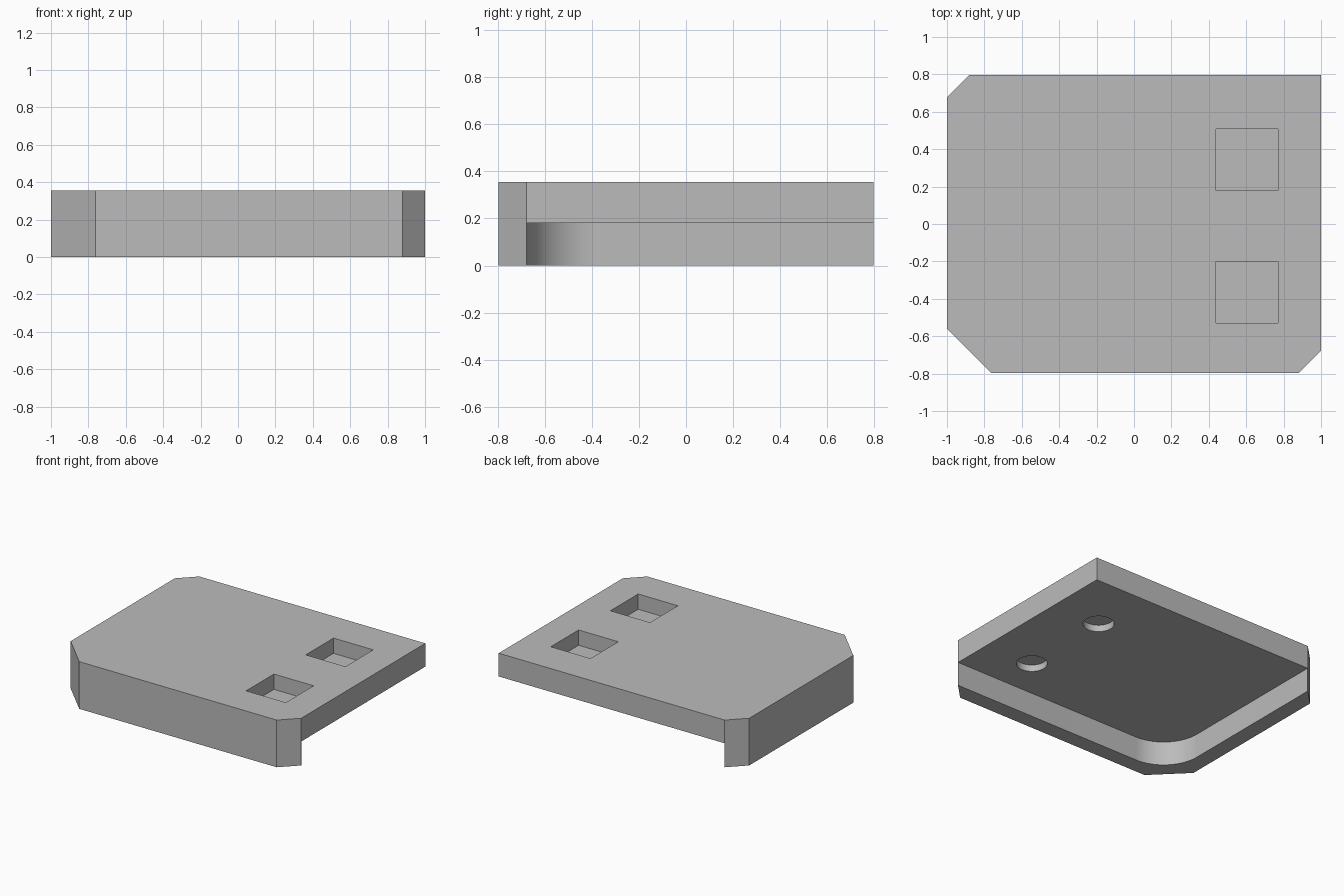
import bpy
import bmesh
from math import sin, cos, pi

cube = bpy.data.objects.get("Cube")
if cube:
    bpy.data.objects.remove(cube, do_unlink=True)

HALF_X, HALF_Y, HEIGHT = 1.0, 0.797, 0.355
DECK = 0.18          # underside of the deck
WALL = 0.12          # wall thickness and small corner cuts
BIG = 0.237          # large corner cut
FILLET = 0.295       # rounded inner corner

grey = bpy.data.materials.new("plain grey")
grey.use_nodes = True
colour = (0.5, 0.5, 0.5, 1)
grey.diffuse_color = colour
grey.node_tree.nodes["Principled BSDF"].inputs["Base Color"].default_value = colour


def prism(name, outline, low, high):
    """Extrude a counter-clockwise outline from low to high."""
    bm = bmesh.new()
    base = bm.faces.new([bm.verts.new((x, y, low)) for x, y in outline])
    walls = bmesh.ops.extrude_face_region(bm, geom=[base], use_keep_orig=True)
    moved = [v for v in walls["geom"] if isinstance(v, bmesh.types.BMVert)]
    bmesh.ops.translate(bm, verts=moved, vec=(0, 0, high - low))
    bmesh.ops.recalc_face_normals(bm, faces=bm.faces)
    mesh = bpy.data.meshes.new(name)
    bm.to_mesh(mesh)
    bm.free()
    mesh.materials.append(grey)
    ob = bpy.data.objects.new(name, mesh)
    bpy.context.collection.objects.link(ob)
    return ob


def arc(cx, cy, r, start, end, steps):
    angles = [start + (end - start) * i / steps for i in range(steps + 1)]
    return [(cx + r * cos(a), cy + r * sin(a)) for a in angles]


def cut(target, cutter):
    """Subtract the cutter, then discard it."""
    cutter.hide_render = True
    mod = target.modifiers.new("cut", "BOOLEAN")
    mod.operation = "DIFFERENCE"
    mod.solver = "EXACT"
    mod.object = cutter
    bpy.context.view_layer.objects.active = target
    bpy.ops.object.modifier_apply(modifier=mod.name)
    bpy.data.objects.remove(cutter, do_unlink=True)


# Main block with three cut corners
body = prism("cover_body", [
    (-HALF_X + BIG, -HALF_Y), (HALF_X - WALL, -HALF_Y),
    (HALF_X, -HALF_Y + WALL), (HALF_X, HALF_Y),
    (-HALF_X + WALL, HALF_Y), (-HALF_X, HALF_Y - WALL),
    (-HALF_X, -HALF_Y + BIG)], 0, HEIGHT)

# Open recess underneath, leaving a front wall and a side wall
inner_x, inner_y = -HALF_X + WALL + 0.001, -HALF_Y + WALL + 0.001
corner = arc(inner_x + FILLET, inner_y + FILLET, FILLET, pi, 1.5 * pi, 24)
cut(body, prism("recess_cutter", corner + [
    (1.2, inner_y), (1.2, 1), (inner_x, 1)], -0.1, DECK))

# Square pockets on top, with round blind holes below them
for cy in (0.343, -0.365):
    cx, h = 0.604, 0.165
    square = [(cx - h, cy - h), (cx + h, cy - h), (cx + h, cy + h), (cx - h, cy + h)]
    cut(body, prism("pocket_cutter", square, 0.24, 0.5))
    circle = arc(cx, cy, 0.106, 0, 2 * pi, 48)[:-1]
    cut(body, prism("hole_cutter", circle, 0.1, 0.23))

# Smooth the rounded surfaces, keep the edges sharp
bpy.ops.object.select_all(action="DESELECT")
body.select_set(True)
bpy.context.view_layer.objects.active = body
bpy.ops.object.shade_smooth_by_angle(angle=pi / 6)
